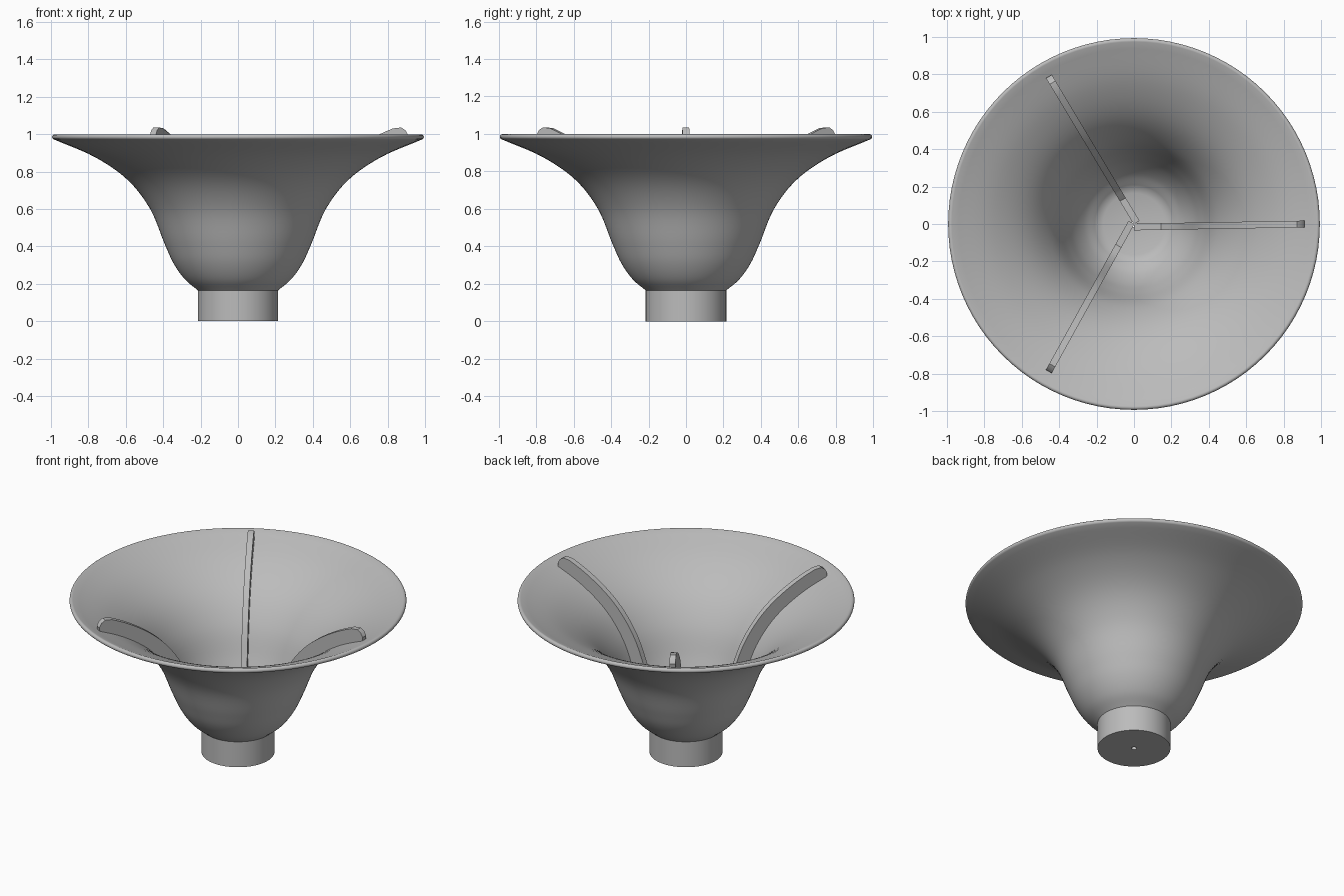
import bpy, bmesh, math
from mathutils import Vector, Matrix

cube = bpy.data.objects.get("Cube")
if cube:
    bpy.data.objects.remove(cube, do_unlink=True)

grey = bpy.data.materials.new("plain grey")
grey.use_nodes = True
grey.diffuse_color = (0.5, 0.5, 0.5, 1)
grey.node_tree.nodes["Principled BSDF"].inputs["Base Color"].default_value = (0.5, 0.5, 0.5, 1)


def spline(points, steps=6):
    """Smooth curve through the points."""
    p = [Vector(q) for q in points]
    p = [2 * p[0] - p[1]] + p + [2 * p[-1] - p[-2]]
    out = []
    for a, b, c, d in zip(p, p[1:], p[2:], p[3:]):
        for i in range(steps):
            t = i / steps
            out.append(0.5 * (2 * b + (c - a) * t + (2 * a - 5 * b + 4 * c - d) * t ** 2
                              + (3 * b - a - 3 * c + d) * t ** 3))
    return out + [p[-2]]


def offset(path, dist):
    """Shift an outward-rising path towards the inside of the bowl."""
    out = []
    for i, q in enumerate(path):
        d = (path[min(i + 1, len(path) - 1)] - path[max(i - 1, 0)]).normalized()
        out.append(q + Vector((-d.y, d.x)) * dist)
    return out


def finish(name, bm):
    bmesh.ops.recalc_face_normals(bm, faces=bm.faces)
    mesh = bpy.data.meshes.new(name)
    bm.to_mesh(mesh)
    bm.free()
    mesh.materials.append(grey)
    obj = bpy.data.objects.new(name, mesh)
    bpy.context.collection.objects.link(obj)
    bpy.ops.object.select_all(action="DESELECT")
    obj.select_set(True)
    bpy.context.view_layer.objects.active = obj
    bpy.ops.object.shade_smooth_by_angle(angle=math.radians(35))
    return obj


def lathe(name, profile, segments=96):
    bm = bmesh.new()
    verts = [bm.verts.new((r, 0, z)) for r, z in profile]
    edges = [bm.edges.new(pair) for pair in zip(verts, verts[1:] + verts[:1])]
    bmesh.ops.spin(bm, geom=verts + edges, cent=(0, 0, 0), axis=(0, 0, 1),
                   angle=math.tau, steps=segments, use_duplicate=False)
    bmesh.ops.remove_doubles(bm, verts=bm.verts, dist=0.0005)
    return finish(name, bm)


# Flared bowl with a rounded lip, and its flat floor
WALL, HOLE = 0.028, 0.016
outer = spline([(0.215, 0.165), (0.285, 0.225), (0.345, 0.31), (0.395, 0.42), (0.47, 0.6),
                (0.59, 0.755), (0.765, 0.877), (0.985, 0.972)])
inner = offset(outer, WALL)
centre = (outer[-1] + inner[-1]) / 2
lip = []
start = outer[-1] - centre
for i in range(1, 8):
    a = math.pi * i / 8
    lip.append(centre + Matrix.Rotation(a, 2) @ start)
floor = [(0.165, 0.175), (HOLE, 0.175), (HOLE, 0.165)]
lathe("flared_bowl", [tuple(q) for q in outer + lip + inner[::-1]] + floor)

# Stem under the bowl, with a pin hole along its axis
lathe("round_stem", [(HOLE, 0), (0.215, 0), (0.215, 0.167), (HOLE, 0.167)])

# Three curved ribs that follow the inside of the bowl and meet on the floor
RIB_HEIGHT, RIB_WIDTH = 0.085, 0.036
base = [q for q in offset(outer, WALL * 0.5) if q.x < 0.91]
top = offset(base, RIB_HEIGHT + WALL * 0.5)
tip = top[-1] - base[-1]
along = Vector((tip.y, -tip.x)).normalized()
rounded_end = [base[-1] + tip * k + along * s
               for k, s in ((0.35, 0.02), (0.65, 0.016), (0.88, 0.0))]
outline = ([Vector((0, 0.168))] + base + rounded_end + top[-2::-1]
           + [Vector((0, top[0].y))])
for n, where in enumerate(("left", "back", "front")):
    bm = bmesh.new()
    face = bm.faces.new([bm.verts.new((q.x, -RIB_WIDTH / 2, q.y)) for q in outline])
    side = bmesh.ops.extrude_face_region(bm, geom=[face])
    bmesh.ops.translate(bm, vec=(0, RIB_WIDTH, 0),
                        verts=[v for v in side["geom"] if isinstance(v, bmesh.types.BMVert)])
    # The ribs lean slightly off the radial line towards the middle
    for v in bm.verts:
        v.co.y -= 0.016 * (1 - v.co.x / 0.92)
    bmesh.ops.rotate(bm, verts=bm.verts, cent=(0, 0, 0),
                     matrix=Matrix.Rotation(math.tau * n / 3, 3, "Z"))
    finish("rib_" + where, bm)
